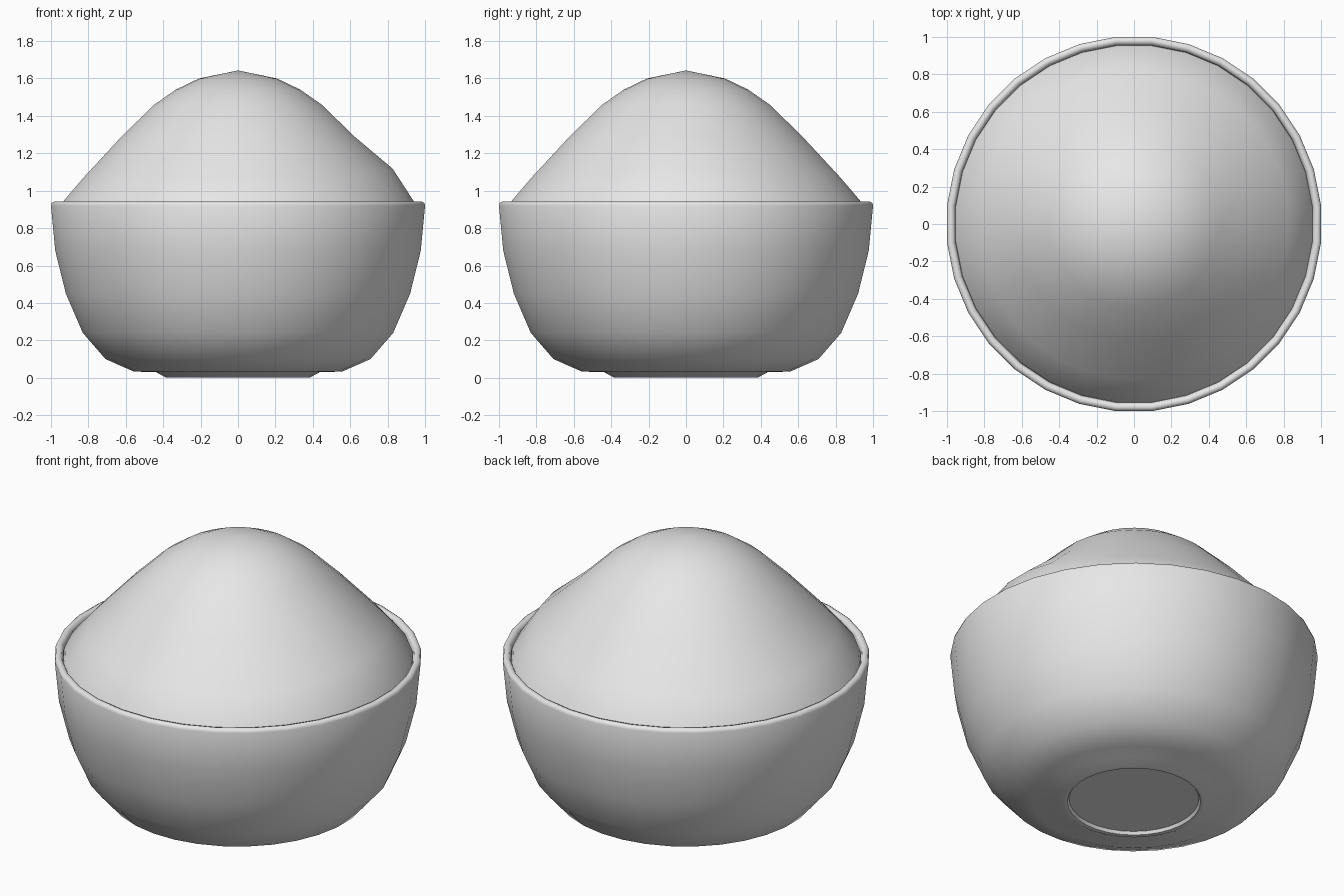
import bpy, bmesh, math

cube = bpy.data.objects.get("Cube")
if cube:
    bpy.data.objects.remove(cube, do_unlink=True)


def make_material(name, value):
    mat = bpy.data.materials.new(name)
    mat.use_nodes = True
    colour = (value, value, value, 1)
    mat.diffuse_color = colour
    mat.node_tree.nodes["Principled BSDF"].inputs["Base Color"].default_value = colour
    return mat


def lathe(name, profile, segments, mat, offset=0.0, lift=None, angle=50):
    """Revolve (radius, height) points around z; radius 0 makes a pole."""
    bm = bmesh.new()
    rings = []
    for r, z in profile:
        if r == 0:
            rings.append([bm.verts.new((0, 0, z))] * segments)
            continue
        ring = []
        for i in range(segments):
            a = math.tau * (i + offset) / segments
            dz = lift(r, a) if lift else 0
            ring.append(bm.verts.new((r * math.cos(a), r * math.sin(a), z + dz)))
        rings.append(ring)
    for low, high in zip(rings, rings[1:]):
        for i in range(segments):
            j = (i + 1) % segments
            corners = dict.fromkeys((low[i], low[j], high[j], high[i]))
            bm.faces.new(list(corners))
    bmesh.ops.recalc_face_normals(bm, faces=bm.faces)
    mesh = bpy.data.meshes.new(name)
    bm.to_mesh(mesh)
    bm.free()
    mesh.materials.append(mat)
    obj = bpy.data.objects.new(name, mesh)
    bpy.context.collection.objects.link(obj)
    bpy.ops.object.select_all(action="DESELECT")
    obj.select_set(True)
    bpy.context.view_layer.objects.active = obj
    bpy.ops.object.shade_smooth_by_angle(angle=math.radians(angle))
    return obj


grey = make_material("plain grey", 0.8)

# Bowl: recessed base, foot ring, outer wall, rounded rim, inner wall
bowl_profile = [
    (0, 0.02), (0.355, 0.02), (0.365, 0.003), (0.385, 0), (0.44, 0.03),
    (0.56, 0.033), (0.712, 0.1), (0.834, 0.24), (0.925, 0.45), (0.982, 0.68),
    (1.005, 0.92), (1.0, 0.935), (0.985, 0.942), (0.968, 0.937), (0.96, 0.92),
    (0.93, 0.68), (0.88, 0.46), (0.79, 0.27), (0.67, 0.14), (0.5, 0.08), (0, 0.07),
]
lathe("bowl", bowl_profile, 32, grey, offset=0.5)


# Heaped filling, with a soft bulge on the left flank
def bulge(r, a):
    side = max(0, math.cos(a)) ** 6
    return 0.05 * side * math.exp(-((r - 0.83) / 0.08) ** 2)


heap_profile = [
    (0, 1.643), (0.21, 1.6), (0.335, 1.54), (0.45, 1.46), (0.625, 1.29),
    (0.83, 1.07), (0.95, 0.93), (0.96, 0.9),
]
lathe("heaped_filling", heap_profile, 32, grey, offset=0.5, lift=bulge, angle=80)
